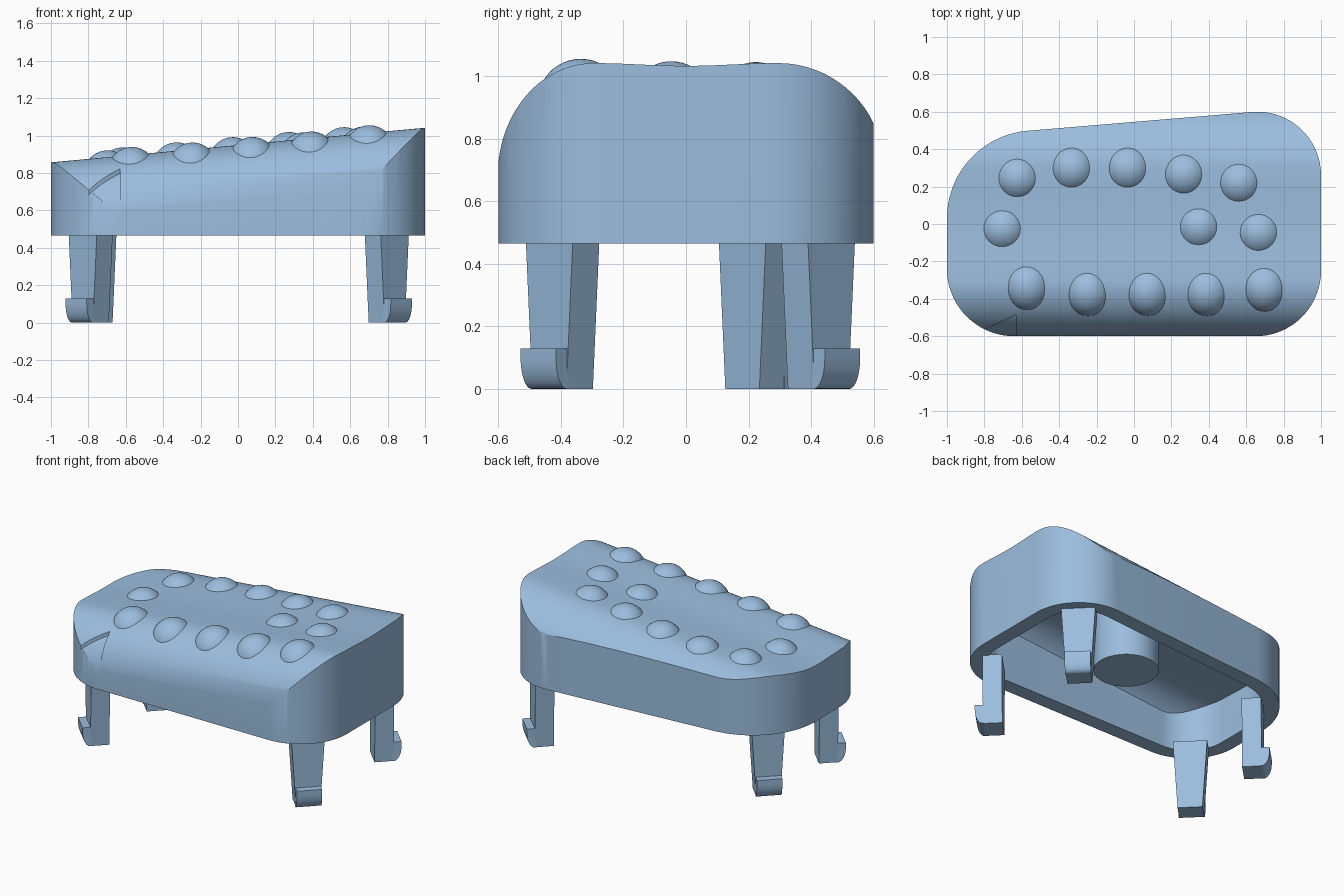
import bpy, bmesh, math
from mathutils import Vector, Matrix

if "Cube" in bpy.data.objects:
    bpy.data.objects.remove(bpy.data.objects["Cube"])

blue = bpy.data.materials.new("light_blue")
blue.diffuse_color = (0.33, 0.51, 0.73, 1)
blue.use_nodes = True
blue.node_tree.nodes["Principled BSDF"].inputs["Base Color"].default_value = blue.diffuse_color

SLOPE = 0.0925
FLOOR = 0.465

# cross-section of the top, (y, z) at x = 1: front round, shallow dip, back round
PROFILE = [Vector((-0.64, 0.60)), Vector((-0.602, 0.69))]
for i in range(25):
    a = math.radians(90 * i / 24)
    PROFILE.append(Vector((-0.3 - 0.302 * math.cos(a), 0.715 + 0.327 * math.sin(a))))
for i in range(1, 12):
    y = -0.3 + 0.6 * i / 12
    PROFILE.append(Vector((y, 1.0375 - 0.0045 * math.cos(math.pi * y / 0.3))))
for i in range(25):
    a = math.radians(90 - 90 * i / 24)
    PROFILE.append(Vector((0.3 + 0.345 * math.cos(a), 0.715 + 0.327 * math.sin(a))))


def top(x, y):
    for a, b in zip(PROFILE, PROFILE[1:]):
        if a.x <= y <= b.x:
            return a.y + (b.y - a.y) * (y - a.x) / (b.x - a.x) + SLOPE * (x - 1)
    return FLOOR


def prism(name, ring, shift):
    """Solid between a closed 3D ring and the same ring moved by shift."""
    bm = bmesh.new()
    a = [bm.verts.new(p) for p in ring]
    b = [bm.verts.new(Vector(p) + Vector(shift)) for p in ring]
    n = len(a)
    bm.faces.new(a)
    bm.faces.new(b[::-1])
    for i in range(n):
        bm.faces.new((a[i], b[i], b[(i + 1) % n], a[(i + 1) % n]))
    return finish(name, bm)


def finish(name, bm):
    bmesh.ops.recalc_face_normals(bm, faces=bm.faces)
    me = bpy.data.meshes.new(name)
    bm.to_mesh(me)
    bm.free()
    me.materials.append(blue)
    ob = bpy.data.objects.new(name, me)
    bpy.context.collection.objects.link(ob)
    return ob


def select(ob):
    bpy.ops.object.select_all(action='DESELECT')
    ob.select_set(True)
    bpy.context.view_layer.objects.active = ob


def boolean(ob, other, op):
    m = ob.modifiers.new(op, 'BOOLEAN')
    m.operation, m.object, m.solver = op, other, 'EXACT'
    select(ob)
    bpy.ops.object.modifier_apply(modifier=m.name)
    bpy.data.objects.remove(other)


def shade(ob, angle=30):
    select(ob)
    bpy.ops.object.shade_smooth_by_angle(angle=math.radians(angle))


def outline(inset, z):
    """Footprint: four corner arcs, (centre x, centre y, radius, start, end)."""
    pts = []
    for cx, cy, r, a0, a1 in [(0.65, -0.25, 0.35, -90, 0), (0.66, 0.26, 0.34, 0, 95),
                              (-0.53, 0.03, 0.47, 95, 180), (-0.64, -0.24, 0.36, 180, 270)]:
        for i in range(19):
            a = math.radians(a0 + (a1 - a0) * i / 18)
            pts.append((cx + (r - inset) * math.cos(a), cy + (r - inset) * math.sin(a), z))
    return pts


def swept_top(name, drop, base):
    """Block under the curved sloping top, lowered by drop."""
    x = -1.2
    ring = [(x, p.x, p.y + SLOPE * (x - 1) - drop) for p in PROFILE]
    ring = [(x, -0.8, base), (x, -0.8, ring[0][2])] + ring
    ring += [(x, 0.8, ring[-1][2]), (x, 0.8, base)]
    return prism(name, ring, (2.4, 0, 2.4 * SLOPE))


# cap: footprint trimmed by the swept top
cap = prism("cap", outline(0, FLOOR), (0, 0, 1))
boolean(cap, swept_top("cutter", 0, -0.5), 'INTERSECT')

# hollow underside
cavity = prism("cavity", outline(0.1, FLOOR - 0.1), (0, 0, 1))
boolean(cavity, swept_top("cutter", 0.095, -0.5), 'INTERSECT')
boolean(cap, cavity, 'DIFFERENCE')

# shallow triangular notch on the front left shoulder
notch = prism("notch", [(-0.80, -0.565, 0.5), (-0.63, -0.62, 0.5), (-0.63, -0.485, 0.5)], (0, 0, 0.7))
boolean(notch, swept_top("cutter", 0.025, -0.5), 'DIFFERENCE')
boolean(cap, notch, 'DIFFERENCE')
shade(cap)

# raised grip bumps, tilted with the surface
BUMPS = [(-0.625, 0.245), (-0.335, 0.3), (-0.035, 0.3), (0.265, 0.265), (0.56, 0.22),
         (-0.705, -0.025), (0.345, -0.015), (0.665, -0.045),
         (-0.575, -0.345), (-0.25, -0.385), (0.07, -0.385), (0.385, -0.385), (0.695, -0.355)]
for x, y in BUMPS:
    dy = (top(x, y + 0.06) - top(x, y - 0.06)) / 0.12
    normal = Vector((-SLOPE, -dy, 1)).normalized()
    bm = bmesh.new()
    bmesh.ops.create_uvsphere(bm, u_segments=32, v_segments=24, radius=0.13)
    bmesh.ops.bisect_plane(bm, geom=bm.verts[:] + bm.edges[:] + bm.faces[:],
                           plane_co=(0, 0, 0.02), plane_no=(0, 0, 1), clear_inner=True)
    stretch = Matrix.Diagonal((1, 1.04 if y < -0.2 else 1, 1, 1))
    turn = Vector((0, 0, 1)).rotation_difference(normal).to_matrix().to_4x4()
    place = Matrix.Translation(Vector((x, y, top(x, y))) - 0.085 * normal)
    bm.transform(place @ turn @ stretch)
    shade(finish("grip_bump", bm))

# central stem under the cap
stem = prism("stem", [(0.08 + 0.2 * math.cos(i * math.tau / 48), 0.02 + 0.2 * math.sin(i * math.tau / 48), 0.5)
                      for i in range(48)], (0, 0, 0.4))
shade(stem)


# snap legs: tapered plate under the rim with an outward hook, placed diagonally
def leg(name, x, y, angle):
    frame = Matrix.Translation((x, y, 0)) @ Matrix.Rotation(math.radians(angle), 4, 'Z')
    bm = bmesh.new()
    rings = []
    for z, w in ((0, 0.077), (0.47, 0.106)):
        rings.append([bm.verts.new((u, v, z)) for u, v in ((0, -w), (0, w), (-0.12, w), (-0.12, -w))])
    a, b = rings
    bm.faces.new(a)
    bm.faces.new(b)
    for i in range(4):
        j = (i + 1) % 4
        bm.faces.new((a[i], a[j], b[j], b[i]))
    bm.transform(frame)
    finish(name, bm)
    ring = [(-0.01, -0.08, 0.13), (-0.01, -0.08, 0)]
    for i in range(9):
        t = math.radians(90 * i / 8)
        ring.append((0.05 * math.sin(t), -0.08, 0.1 * (1 - math.cos(t))))
    ring.append((0.05, -0.08, 0.13))
    hook = prism(name + "_hook", ring, (0, 0.16, 0))
    hook.data.transform(frame)
    shade(hook)


leg("front_right_leg", 0.838, -0.437, -45)
leg("back_right_leg", 0.838, 0.465, 45)
leg("back_left_leg", -0.81, 0.265, 135)
leg("front_left_leg", -0.83, -0.437, 225)
